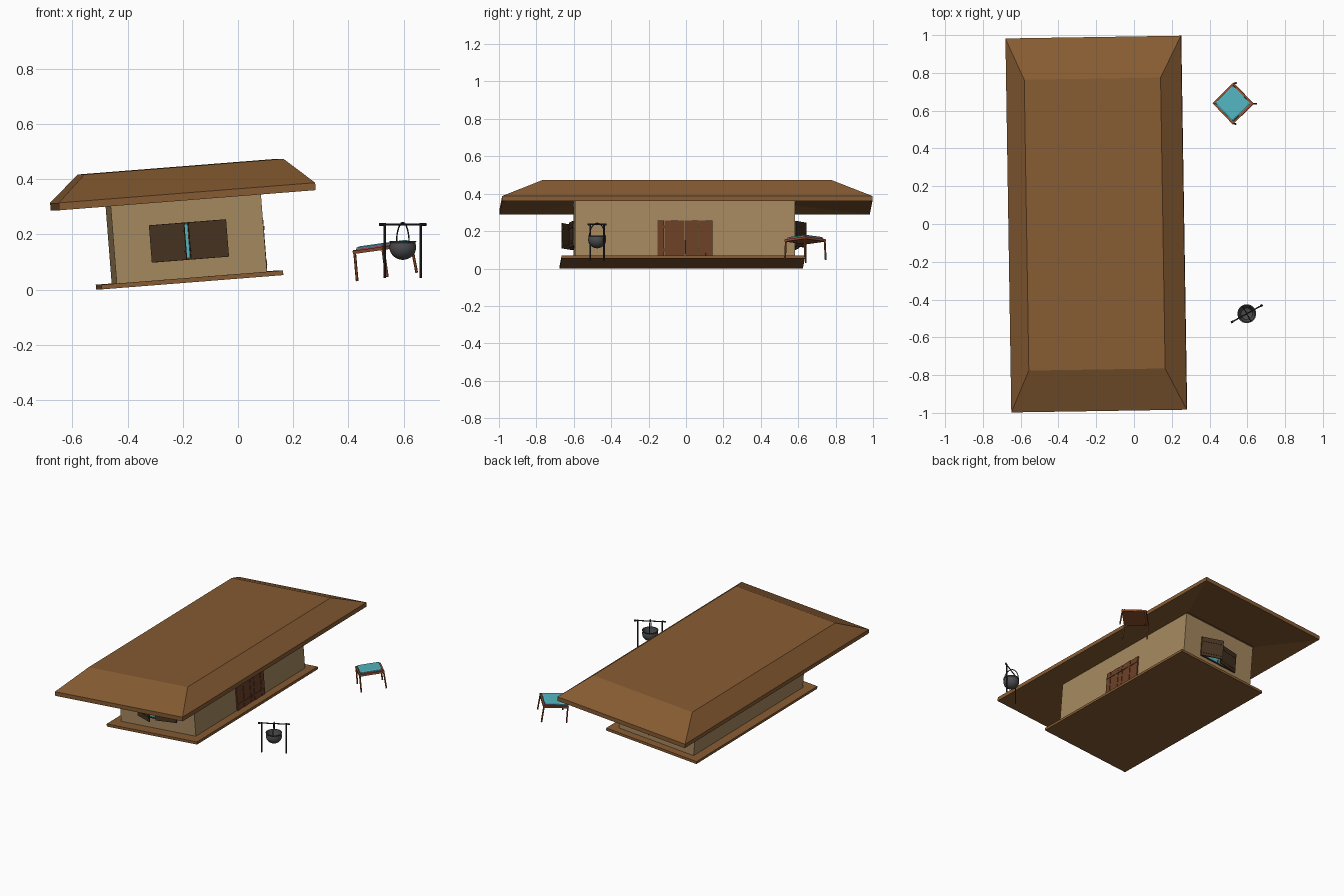
import bpy, bmesh
from math import radians, pi, sin, cos
from mathutils import Matrix, Vector

if "Cube" in bpy.data.objects:
    bpy.data.objects.remove(bpy.data.objects["Cube"])


def material(name, color):
    m = bpy.data.materials.new(name)
    m.use_nodes = True
    rgba = (*color, 1)
    m.diffuse_color = rgba
    m.node_tree.nodes["Principled BSDF"].inputs["Base Color"].default_value = rgba
    return m


THATCH = material("thatch brown", (0.24, 0.105, 0.032))
CLAY = material("clay wall", (0.38, 0.25, 0.115))
SHUTTER = material("dark shutter wood", (0.062, 0.034, 0.016))
DOOR = material("red brown door wood", (0.15, 0.052, 0.02))
CYAN = material("cyan cloth", (0.085, 0.46, 0.52))
PINK = material("pink trim", (0.4, 0.07, 0.14))
STOOL = material("orange stool wood", (0.3, 0.085, 0.028))
IRON = material("iron grey", (0.075, 0.075, 0.08))
BLACK = material("black iron", (0.025, 0.025, 0.028))


def rot(angle, axis):
    return Matrix.Rotation(radians(angle), 4, axis)


def finish(name, bm, mat, matrix):
    mesh = bpy.data.meshes.new(name)
    bm.to_mesh(mesh)
    bm.free()
    mesh.materials.append(mat)
    ob = bpy.data.objects.new(name, mesh)
    bpy.context.scene.collection.objects.link(ob)
    ob.matrix_world = matrix
    return ob


def box(name, mat, center, size, matrix):
    bm = bmesh.new()
    bmesh.ops.create_cube(bm, size=1)
    bmesh.ops.scale(bm, vec=size, verts=bm.verts)
    bmesh.ops.translate(bm, vec=center, verts=bm.verts)
    return finish(name, bm, mat, matrix)


def stacked_rings(name, mat, rings, matrix, cap):
    """Join rectangular rings given as (half x, half y, z)."""
    bm = bmesh.new()
    loops = [[bm.verts.new((sx * x, sy * y, z))
              for sx, sy in ((-1, -1), (1, -1), (1, 1), (-1, 1))] for x, y, z in rings]
    for a, b in zip(loops, loops[1:]):
        for i in range(4):
            j = (i + 1) % 4
            bm.faces.new((a[i], a[j], b[j], b[i]))
    if cap:
        bm.faces.new(loops[-1])
    return finish(name, bm, mat, matrix)


def rod(name, mat, a, b, radius, matrix, sides=8):
    a, b = Vector(a), Vector(b)
    d = b - a
    bm = bmesh.new()
    bmesh.ops.create_cone(bm, cap_ends=True, segments=sides, radius1=radius,
                          radius2=radius, depth=d.length)
    turn = d.to_track_quat('Z', 'Y').to_matrix().to_4x4()
    bmesh.ops.transform(bm, matrix=Matrix.Translation((a + b) / 2) @ turn, verts=bm.verts)
    return finish(name, bm, mat, matrix)


# House: everything shares one tilted frame
HOUSE = Matrix.Translation((-0.175, -0.01, 0.027)) @ rot(0.9, 'Z') @ rot(-4.5, 'Y')
WX, WY = 0.273, 0.588
box("floor_slab", THATCH, (0, -0.01, 0.0085), (0.66, 1.3, 0.017), HOUSE)
box("walls", CLAY, (0, 0, 0.176), (2 * WX, 2 * WY, 0.318), HOUSE)

# Roof: soffit rising to the walls, fascia, hipped slopes and flat top
stacked_rings("roof", THATCH,
              [(WX, WY, 0.333), (0.466, 0.99, 0.298), (0.466, 0.99, 0.325), (0.362, 0.77, 0.42)],
              HOUSE @ Matrix.Translation((0, 0.01, 0)), True)

# Double door with planks on the left wall
for side in (-1, 1):
    for i in range(4):
        y = side * (0.0195 + i * 0.0365)
        box("door_plank", DOOR, (WX + 0.002 + 0.002 * (i % 2), y, 0.113),
            (0.008, 0.0355, 0.192), HOUSE)
    for z in (0.05, 0.175):
        box("door_brace", DOOR, (WX + 0.006, side * 0.075, z), (0.008, 0.14, 0.014), HOUSE)

# Windows at both ends, each with one wide and one barely open shutter
WIN_HALF, WIN_Z, WIN_H = 0.14, 0.15, 0.135
for end, turn in (("front", 0), ("back", 180)):
    frame = HOUSE @ rot(turn, 'Z') @ Matrix.Translation((0, -WY, WIN_Z))
    box(end + "_window_cloth", CYAN, (0, -0.001, 0), (0.27, 0.006, 0.125), frame)
    for s in (-1, 1):
        box(end + "_window_jamb", SHUTTER, (s * 0.136, -0.003, 0), (0.008, 0.01, WIN_H), frame)
        box(end + "_window_rail", SHUTTER, (0, -0.003, s * 0.064), (0.28, 0.01, 0.008), frame)
    box(end + "_window_mullion", SHUTTER, (0, -0.004, 0), (0.004, 0.006, 0.13), frame)
    for s, angle in ((-1, -25), (1, 8)):
        hinge = frame @ Matrix.Translation((s * WIN_HALF, -0.006, 0)) @ rot(angle, 'Z')
        box(end + "_shutter", SHUTTER, (-s * 0.07, 0, 0), (0.139, 0.005, WIN_H), hinge)
        for z in (-0.042, 0.042):
            box(end + "_shutter_batten", SHUTTER, (-s * 0.07, 0, z),
                (0.13, 0.009, 0.014), hinge)

# Stool: frame, cushion and splayed legs
SEAT = Matrix.Translation((0.525, 0.638, 0.15)) @ rot(-8, 'Y') @ rot(44, 'Z')
box("stool_seat", STOOL, (0, 0, 0), (0.156, 0.156, 0.012), SEAT)
box("stool_cushion_trim", PINK, (0, 0, 0.008), (0.137, 0.137, 0.006), SEAT)
stacked_rings("stool_cushion", CYAN, [(0.067, 0.067, 0.01), (0.067, 0.067, 0.015),
                                      (0.06, 0.06, 0.019)], SEAT, True)
for sx in (-1, 1):
    for sy in (-1, 1):
        rod("stool_leg", STOOL, (sx * 0.073, sy * 0.073, 0.008),
            (sx * 0.077, sy * 0.077, -0.105), 0.005, SEAT, 6)

# Cooking rack: two posts with a crossbar
POT = Matrix.Translation((0.597, -0.475, 0)) @ rot(29, 'Z')
for s in (-1, 1):
    rod("rack_post", BLACK, (s * 0.075, 0, 0.042), (s * 0.075, 0, 0.241), 0.0045, POT)
    rod("rack_bar_end", BLACK, (s * 0.082, 0, 0.236), (s * 0.096, 0, 0.236), 0.006, POT)
rod("rack_bar", BLACK, (-0.092, 0, 0.236), (0.092, 0, 0.236), 0.0035, POT)

# Cauldron: spun profile with an open rim
profile = [(0.049 * sin(a), 0.175 - 0.02 - 0.047 * cos(a))
           for a in (pi / 2 * i / 7 for i in range(8))]
profile += [(0.046, 0.17), (0.05, 0.177), (0.044, 0.177), (0.041, 0.16), (0.03, 0.128), (0, 0.118)]
bm = bmesh.new()
vs = [bm.verts.new((r, 0, z)) for r, z in profile]
es = [bm.edges.new(p) for p in zip(vs, vs[1:])]
bmesh.ops.spin(bm, geom=vs + es, cent=(0, 0, 0), axis=(0, 0, 1), angle=2 * pi, steps=20)
bmesh.ops.remove_doubles(bm, verts=bm.verts, dist=0.0002)
bmesh.ops.recalc_face_normals(bm, faces=bm.faces)
pot = finish("cauldron", bm, IRON, POT)
bpy.context.view_layer.objects.active = pot
pot.select_set(True)
bpy.ops.object.shade_smooth_by_angle(angle=radians(40))

# Cauldron handle: a bent rod looping over the bar
curve = bpy.data.curves.new("cauldron_handle", 'CURVE')
curve.dimensions = '3D'
curve.bevel_depth = 0.0028
curve.bevel_resolution = 1
spline = curve.splines.new('POLY')
spline.points.add(14)
for i, p in enumerate(spline.points):
    a = pi * i / 14
    p.co = (0, 0.047 * cos(a), 0.17 + 0.073 * sin(a), 1)
curve.materials.append(BLACK)
handle = bpy.data.objects.new("cauldron_handle", curve)
bpy.context.scene.collection.objects.link(handle)
handle.matrix_world = POT
